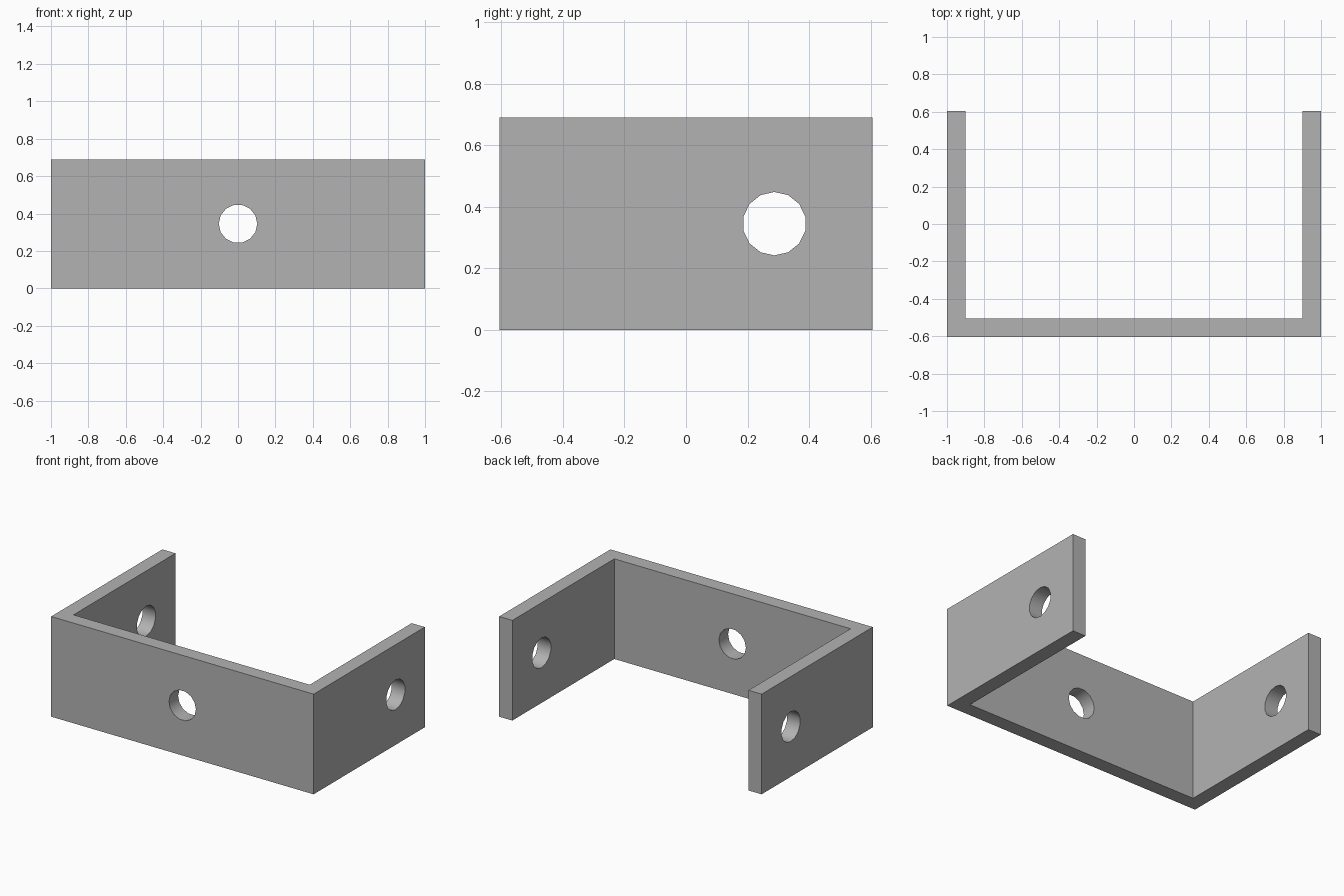
import bpy, bmesh, math
from mathutils import Matrix, Vector

cube = bpy.data.objects.get("Cube")
if cube:
    bpy.data.objects.remove(cube, do_unlink=True)

HALF_X, HALF_Y, HEIGHT, WALL = 1.0, 0.605, 0.69, 0.1
HOLE_RADIUS, HOLE_SIDES = 0.103, 14

# Single grey metal colour
grey = bpy.data.materials.new("plain grey")
grey.use_nodes = True
colour = (0.45, 0.45, 0.45, 1)
grey.diffuse_color = colour
grey.node_tree.nodes["Principled BSDF"].inputs["Base Color"].default_value = colour


def add_object(name, bm):
    bmesh.ops.recalc_face_normals(bm, faces=bm.faces)
    mesh = bpy.data.meshes.new(name)
    bm.to_mesh(mesh)
    bm.free()
    mesh.materials.append(grey)
    obj = bpy.data.objects.new(name, mesh)
    bpy.context.collection.objects.link(obj)
    return obj


# U-shaped bracket: half profile mirrored, then extruded upwards
half = [(HALF_X, -HALF_Y), (HALF_X, HALF_Y),
        (HALF_X - WALL, HALF_Y), (HALF_X - WALL, WALL - HALF_Y)]
profile = half + [(-x, y) for x, y in reversed(half)]
bm = bmesh.new()
base = bm.faces.new([bm.verts.new((x, y, 0)) for x, y in profile])
top = bmesh.ops.extrude_face_region(bm, geom=[base])["geom"]
bmesh.ops.translate(bm, vec=(0, 0, HEIGHT),
                    verts=[v for v in top if isinstance(v, bmesh.types.BMVert)])
bracket = add_object("u_bracket", bm)


# Bolt holes: one through the front wall, one through both arms
def drill(name, centre, axis, depth):
    turn = Matrix.Rotation(math.pi / 2, 4, axis)
    # Put a corner on the horizontal (front) or vertical (side) diameter
    spin = Matrix.Rotation(math.pi / 2, 4, "Z")
    bm = bmesh.new()
    bmesh.ops.create_cone(bm, cap_ends=True, segments=HOLE_SIDES,
                          radius1=HOLE_RADIUS, radius2=HOLE_RADIUS, depth=depth,
                          matrix=Matrix.Translation(centre) @ turn @ spin)
    # Rotate until a corner lies along the wanted direction
    want = Vector((1, 0, 0)) if axis == "X" else Vector((0, 0, 1))
    centre = Vector(centre)
    if max((v.co - centre).dot(want) for v in bm.verts) < HOLE_RADIUS * 0.99:
        line = "Y" if axis == "X" else "X"
        bmesh.ops.rotate(bm, cent=centre, verts=bm.verts,
                         matrix=Matrix.Rotation(math.pi / HOLE_SIDES, 3, line))
    cutter = add_object(name, bm)
    cutter.hide_render = True
    mod = bracket.modifiers.new(name, "BOOLEAN")
    mod.operation, mod.solver, mod.object = "DIFFERENCE", "EXACT", cutter
    bpy.context.view_layer.objects.active = bracket
    bpy.ops.object.modifier_apply(modifier=name)
    bpy.data.objects.remove(cutter, do_unlink=True)


bpy.ops.object.select_all(action="DESELECT")
bracket.select_set(True)
drill("front_hole", (0, -HALF_Y, HEIGHT / 2), "X", 0.6)
drill("arm_holes", (0, 0.287, HEIGHT / 2), "Y", 3)

# Smooth hole walls, crisp edges
bpy.context.view_layer.objects.active = bracket
bracket.select_set(True)
bpy.ops.object.shade_smooth_by_angle(angle=math.radians(30))
